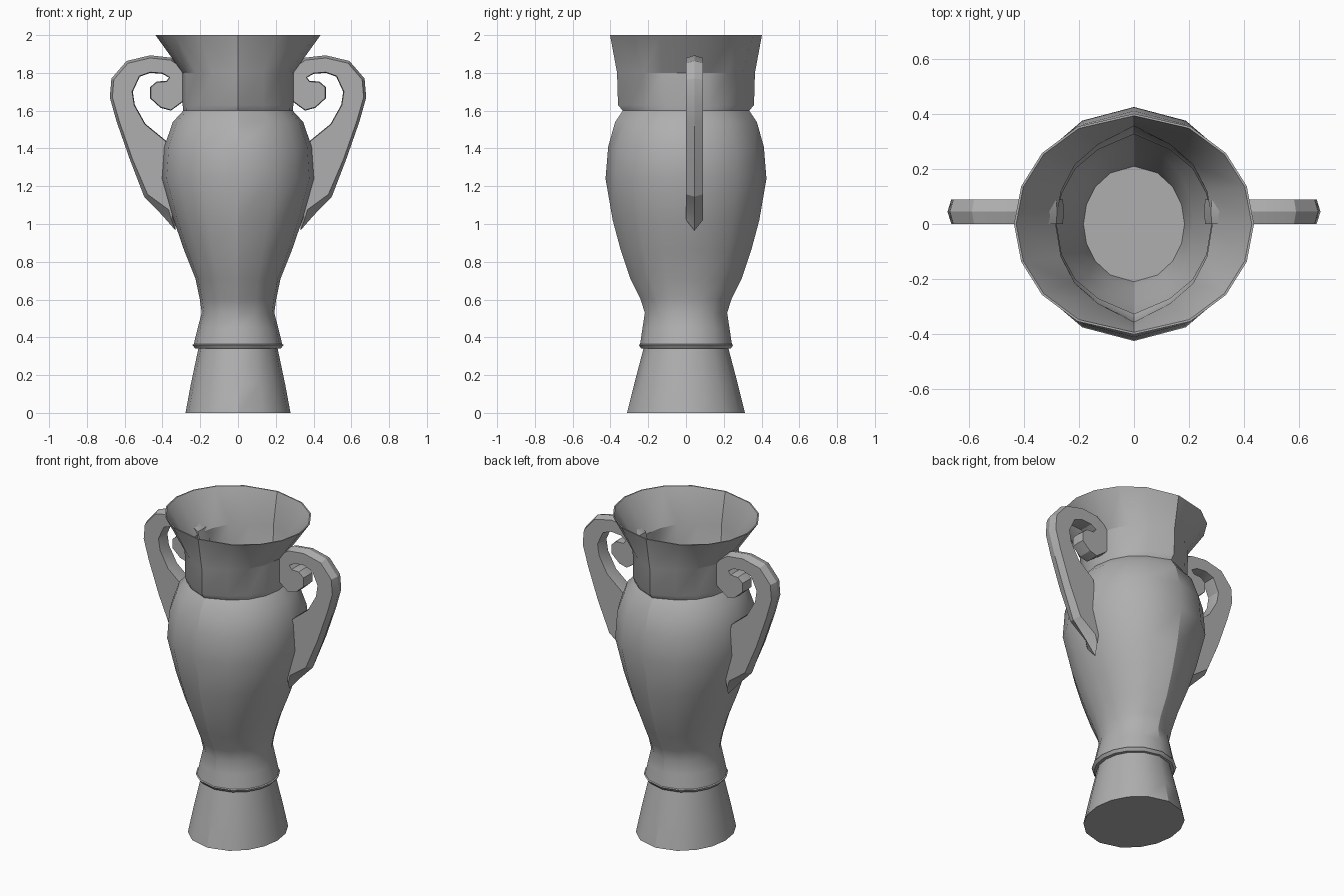
import bpy, bmesh, math
from mathutils import Vector

if "Cube" in bpy.data.objects:
    bpy.data.objects.remove(bpy.data.objects["Cube"])

# Dark grey for the whole vase
GREY = bpy.data.materials.new("dark_grey")
GREY.diffuse_color = (.43, .43, .43, 1)
GREY.use_nodes = True
GREY.node_tree.nodes["Principled BSDF"].inputs["Base Color"].default_value = GREY.diffuse_color

# Cross-section: 16 sides, slightly pointed towards the front and back
QUARTER = [0, 20, 40, 62]
ANGLES = QUARTER + [90] + [180 - a for a in QUARTER[:0:-1]]
ANGLES += [a + 180 for a in ANGLES]
PINCH = {20: 0.3, 40: 0.7, 62: 1.0}


def finish(name, bm, angle):
    bmesh.ops.recalc_face_normals(bm, faces=bm.faces)
    for f in bm.faces:
        f.smooth = True
    me = bpy.data.meshes.new(name)
    bm.to_mesh(me)
    bm.free()
    me.materials.append(GREY)
    me.set_sharp_from_angle(angle=math.radians(angle))
    ob = bpy.data.objects.new(name, me)
    bpy.context.collection.objects.link(ob)
    return ob


def add_ring(bm, rx, ry, z, pinch):
    ring = []
    for a in ANGLES:
        fold = min(a % 180, 180 - a % 180)
        k = 1 - pinch * PINCH.get(fold, 0)
        t = math.radians(a)
        ring.append(bm.verts.new((rx * math.cos(t) * (1 + (k - 1) * 0.3), ry * math.sin(t) * k, z)))
    return ring


def bridge(bm, a, b):
    n = len(a)
    for i in range(n):
        j = (i + 1) % n
        bm.faces.new((a[i], a[j], b[j], b[i]))


# Vase body: (x radius, y radius, height, pinch), outside then inside
outer = [(.278, .312, 0, 0), (.25, .275, .15, 0), (.21, .225, .34, 0),
         (.228, .238, .342, 0), (.241, .25, .36, 0), (.234, .243, .364, 0),
         (.213, .23, .45, 0), (.192, .218, .53, 0), (.202, .24, .6, 0),
         (.225, .295, .71, 0), (.285, .345, .86, 0), (.34, .388, 1.02, 0),
         (.402, .426, 1.24, 0), (.39, .412, 1.41, 0), (.345, .375, 1.54, .02),
         (.29, .335, 1.6, .06), (.293, .36, 1.63, .08), (.293, .365, 1.8, .08),
         (.437, .402, 2, 0)]
inner = [(rx - .008, ry - .008, z, p) for rx, ry, z, p in reversed(outer) if z > .5]
bm = bmesh.new()
rings = [add_ring(bm, *r) for r in outer + inner]
for a, b in zip(rings, rings[1:]):
    bridge(bm, a, b)
bm.faces.new(rings[0])
bm.faces.new(rings[-1])
finish("vase_body", bm, 30)

# Handle outline in x and z: outer curve, scroll, then inner curve
outline = [(.33, .965), (.40, 1.045), (.497, 1.145), (.572, 1.34), (.642, 1.54),
           (.679, 1.67), (.67, 1.77), (.59, 1.863), (.465, 1.893), (.35, 1.88),
           (.28, 1.82), (.255, 1.73), (.28, 1.655), (.355, 1.6), (.41, 1.615),
           (.465, 1.665), (.465, 1.725), (.43, 1.755), (.38, 1.757), (.365, 1.775),
           (.40, 1.795), (.465, 1.80), (.52, 1.78), (.557, 1.70), (.546, 1.63),
           (.49, 1.53), (.38, 1.44), (.35, 1.3), (.335, 1.1)]


def inset(points, flat):
    # Tapered tail, ridged outer edge, nearly square inner edge
    out = []
    n = len(points)
    for i in range(n):
        p, q, r = (Vector(points[k % n]) for k in (i - 1, i, i + 1))
        e = ((q - p).normalized() + (r - q).normalized()).normalized()
        d = .06 if i == 0 else .045 if i == 1 else .022 if i == 2 else .014 if i < 10 else .004
        out.append(q + Vector((-e.y, e.x)) * d * flat)
    return out


# Handles: flat sides with a ridge along the middle of the edge
for side, name in ((1, "right_handle"), (-1, "left_handle")):
    bm = bmesh.new()
    loops = []
    for y, flat in ((0, 1), (.045, 0), (.09, 1)):
        loops.append([bm.verts.new((side * p[0], y, p[1])) for p in inset(outline, flat)])
    bridge(bm, loops[0], loops[1])
    bridge(bm, loops[1], loops[2])
    caps = [bm.faces.new(loops[0]), bm.faces.new(loops[2])]
    bmesh.ops.recalc_face_normals(bm, faces=bm.faces)
    bmesh.ops.triangulate(bm, faces=caps)
    finish(name, bm, 25)
